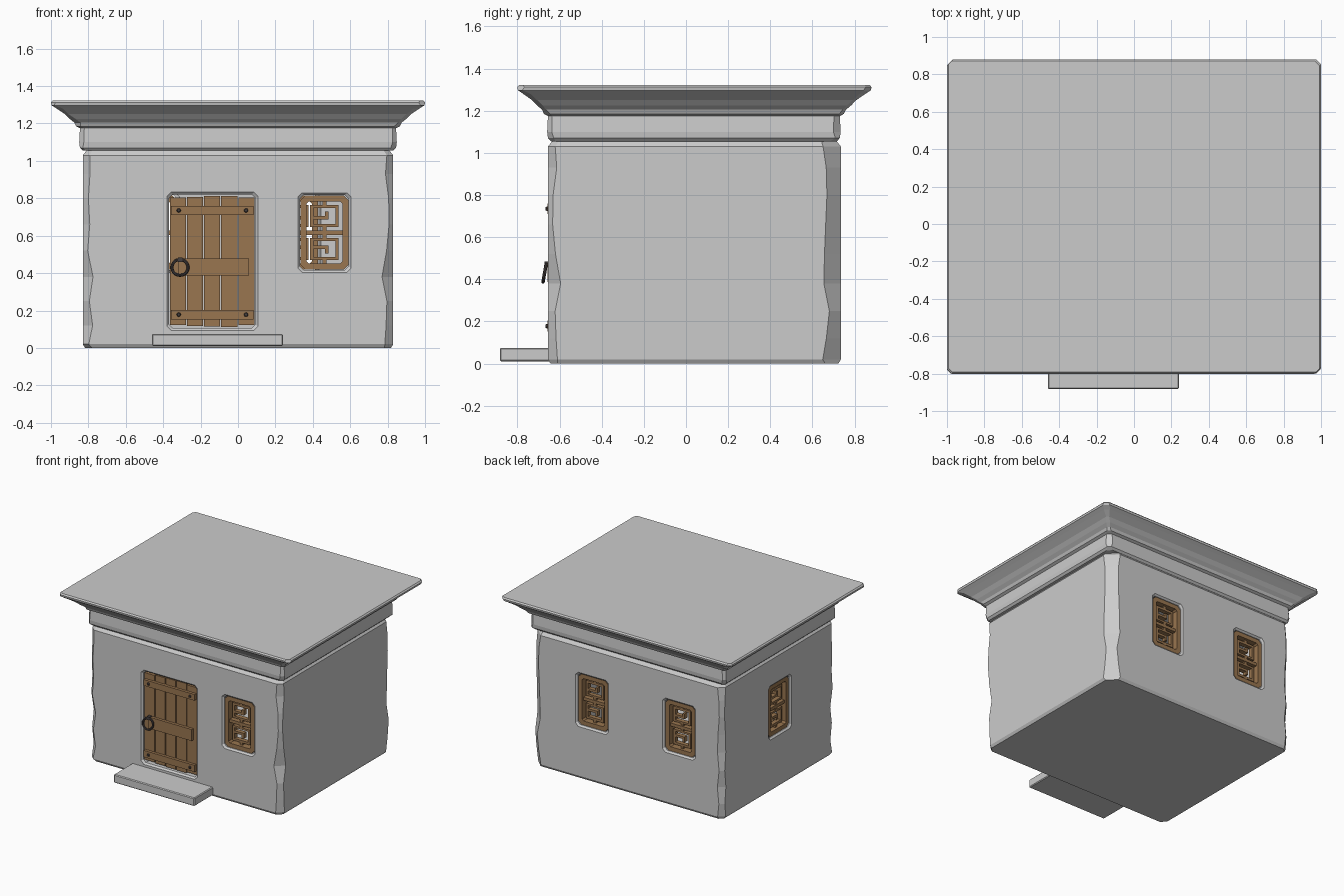
import bpy, bmesh, random
from math import pi, radians
from mathutils import Matrix, Vector

if "Cube" in bpy.data.objects:
    bpy.data.objects.remove(bpy.data.objects["Cube"])

random.seed(4)


def material(name, rgb):
    m = bpy.data.materials.new(name)
    m.diffuse_color = (*rgb, 1)
    m.use_nodes = True
    m.node_tree.nodes["Principled BSDF"].inputs["Base Color"].default_value = m.diffuse_color
    return m


WOOD = material("brown_wood", (0.32, 0.18, 0.08))
IRON = material("dark_iron", (0.06, 0.05, 0.05))


def finish(name, bm, mat=None):
    bmesh.ops.recalc_face_normals(bm, faces=bm.faces)
    me = bpy.data.meshes.new(name)
    bm.to_mesh(me)
    bm.free()
    ob = bpy.data.objects.new(name, me)
    bpy.context.collection.objects.link(ob)
    if mat:
        me.materials.append(mat)
    return ob


def loft(bm, rings, M=Matrix(), closed=False):
    vs = [[bm.verts.new(M @ Vector(p)) for p in r] for r in rings]
    n = len(vs[0])
    for a, b in zip(vs, vs[1:] + vs[:1] if closed else vs[1:]):
        for i in range(n):
            j = (i + 1) % n
            bm.faces.new((a[i], a[j], b[j], b[i]))
    if not closed:
        bm.faces.new(vs[0])
        bm.faces.new(vs[-1])


def box(bm, x0, x1, y0, y1, z0, z1, M=Matrix()):
    S = Matrix.Diagonal((x1 - x0, y1 - y0, z1 - z0, 1))
    T = Matrix.Translation(((x0 + x1) / 2, (y0 + y1) / 2, (z0 + z1) / 2))
    bmesh.ops.create_cube(bm, size=1, matrix=M @ T @ S)


def ring(x, y0, y1, z, cs):
    # horizontal rectangle with four chamfered corners (FL, FR, BR, BL)
    a, b, c, d = cs
    return [(-x, y0 + a, z), (-x + a, y0, z), (x - b, y0, z), (x, y0 + b, z),
            (x, y1 - c, z), (x - c, y1, z), (-x + d, y1, z), (-x, y1 - d, z)]


def octagon(hw, hh, y, c):
    # upright rectangle with chamfered corners
    return [(-hw, y, -hh + c), (-hw + c, y, -hh), (hw - c, y, -hh), (hw, y, -hh + c),
            (hw, y, hh - c), (hw - c, y, hh), (-hw + c, y, hh), (-hw, y, hh - c)]


def place(x, y, z, turn=0):
    return Matrix.Translation((x, y, z)) @ Matrix.Rotation(turn, 4, 'Z')


# openings: local -y faces outward
FRONT, BACK, LEFT = -0.655, 0.735, -0.83
windows = {"front_window": place(0.462, FRONT, 0.617),
           "back_window_a": place(0.30, BACK, 0.617, pi),
           "back_window_b": place(-0.455, BACK, 0.617, pi),
           "left_window": place(LEFT, 0.02, 0.617, -pi / 2)}
door_spot = place(-0.137, FRONT, 0.463)

# plaster walls with worn corners
bm = bmesh.new()
rings = []
levels = [(0, .012), (.02, 0), (.12, 0), (.25, 0), (.38, 0), (.52, 0), (.66, 0),
          (.8, 0), (.93, 0), (1.03, 0), (1.055, .02)]
for z, inset in levels:
    low = 1.5 if z < 0.4 else 1
    cs = [random.uniform(.02, .04) * low, random.uniform(.02, .045) * low,
          random.uniform(.045, .09), random.uniform(.025, .045)]
    rings.append(ring(.83 - inset, FRONT + inset, BACK - inset, z, cs))
loft(bm, rings)
walls = finish("walls", bm)

# flared cutters for the windows and the doorway
bm = bmesh.new()
for M, hw, hh in [(m, .13, .2) for m in windows.values()] + [(door_spot, .231, .357)]:
    loft(bm, [octagon(hw, hh, .1, .02), octagon(hw, hh, .012, .02),
              octagon(hw + .025, hh + .025, -.012, .025)], M)
cutter = finish("opening_cutter", bm)
cutter.hide_render = True
mod = walls.modifiers.new("openings", 'BOOLEAN')
mod.operation, mod.solver, mod.object = 'DIFFERENCE', 'EXACT', cutter
bpy.context.view_layer.objects.active = walls
bpy.ops.object.modifier_apply(modifier=mod.name)
bpy.data.objects.remove(cutter)

# open the recesses through to the hollow inside
bm = bmesh.new()
bm.from_mesh(walls.data)
inner = [f for f in bm.faces if all(abs(v.co.x) < .75 and -.58 < v.co.y < .66
                                    and .05 < v.co.z < 1 for v in f.verts)]
bmesh.ops.delete(bm, geom=inner, context='FACES')
bm.to_mesh(walls.data)
bm.free()

# frieze, flared cornice and flat roof
bm = bmesh.new()
rings = []
for z, d in [(1.055, -.015), (1.07, 0), (1.10, .004), (1.175, 0), (1.185, .02),
             (1.205, .03), (1.225, .055), (1.25, .08), (1.28, .125), (1.297, .152),
             (1.312, .155), (1.322, .146)]:
    cs = [random.uniform(.015, .035) for _ in range(4)]
    rings.append(ring(.845 + d, -.655 - .94 * d, .73 + .97 * d, z, cs))
loft(bm, rings)
finish("cornice_and_roof", bm)

# worn doorstep
bm = bmesh.new()
box(bm, -.46, .24, -.883, -.64, .01, .075)
bmesh.ops.bevel(bm, geom=bm.edges[:], offset=.006, segments=1, affect='EDGES')
finish("doorstep", bm)

# windows: octagonal frame, middle bar and two fretwork panes
for name, M in windows.items():
    bm = bmesh.new()
    loft(bm, [octagon(.128, .198, .015, .025), octagon(.128, .198, .09, .025),
              octagon(.096, .166, .09, .012), octagon(.096, .166, .015, .012)], M, closed=True)
    box(bm, -.1, .1, .03, .075, -.012, .012, M)
    for s in (1, -1):
        def bar(x0, x1, z0, z1):
            box(bm, x0, x1, .035, .07, min(s * z0, s * z1), max(s * z0, s * z1), M)
        bar(-.076, -.058, .03, .148)
        bar(.058, .076, .03, .148)
        bar(-.076, .076, .13, .148)
        bar(-.076, .076, .03, .045)
        bar(-.06, .02, .07, .088)
        bar(.004, .022, .07, .112)
        bar(-.01, .01, .01, .032)
        bar(-.01, .01, .146, .17)
    finish(name, bm, WOOD)

# plank door with three battens
bm = bmesh.new()
for i in range(5):
    x = -.227 + i * .0914
    end = .005 * random.random() + (.008 if i in (0, 4) else 0)
    box(bm, x, x + .086, .02, .06, -.35 + end, .35 - end, door_spot)
for z, h, w0, w1 in [(.272, .024, -.222, .22), (-.03, .045, -.18, .195), (-.285, .026, -.222, .22)]:
    box(bm, w0, w1, -.002, .03, z - h, z + h, door_spot)
finish("door", bm, WOOD)

# iron nails in the outer battens
bm = bmesh.new()
for x in (-.18, .18):
    for z in (.272, -.285):
        bmesh.ops.create_cone(bm, cap_ends=True, segments=8, radius1=.013, radius2=.008, depth=.012,
                              matrix=door_spot @ Matrix.Translation((x, -.005, z))
                              @ Matrix.Rotation(pi / 2, 4, 'X'))
finish("door_nails", bm, IRON)

# ring handle hanging forward
bpy.ops.mesh.primitive_torus_add(major_radius=.043, minor_radius=.008, major_segments=20,
                                 minor_segments=8, location=(-.31, -.671, .43),
                                 rotation=(radians(80), 0, 0))
handle = bpy.context.object
handle.name = "ring_handle"
handle.data.materials.append(IRON)
bpy.ops.object.shade_smooth_by_angle()
bm = bmesh.new()
box(bm, -.322, -.298, -.672, -.64, .46, .484)
finish("handle_mount", bm, IRON)
